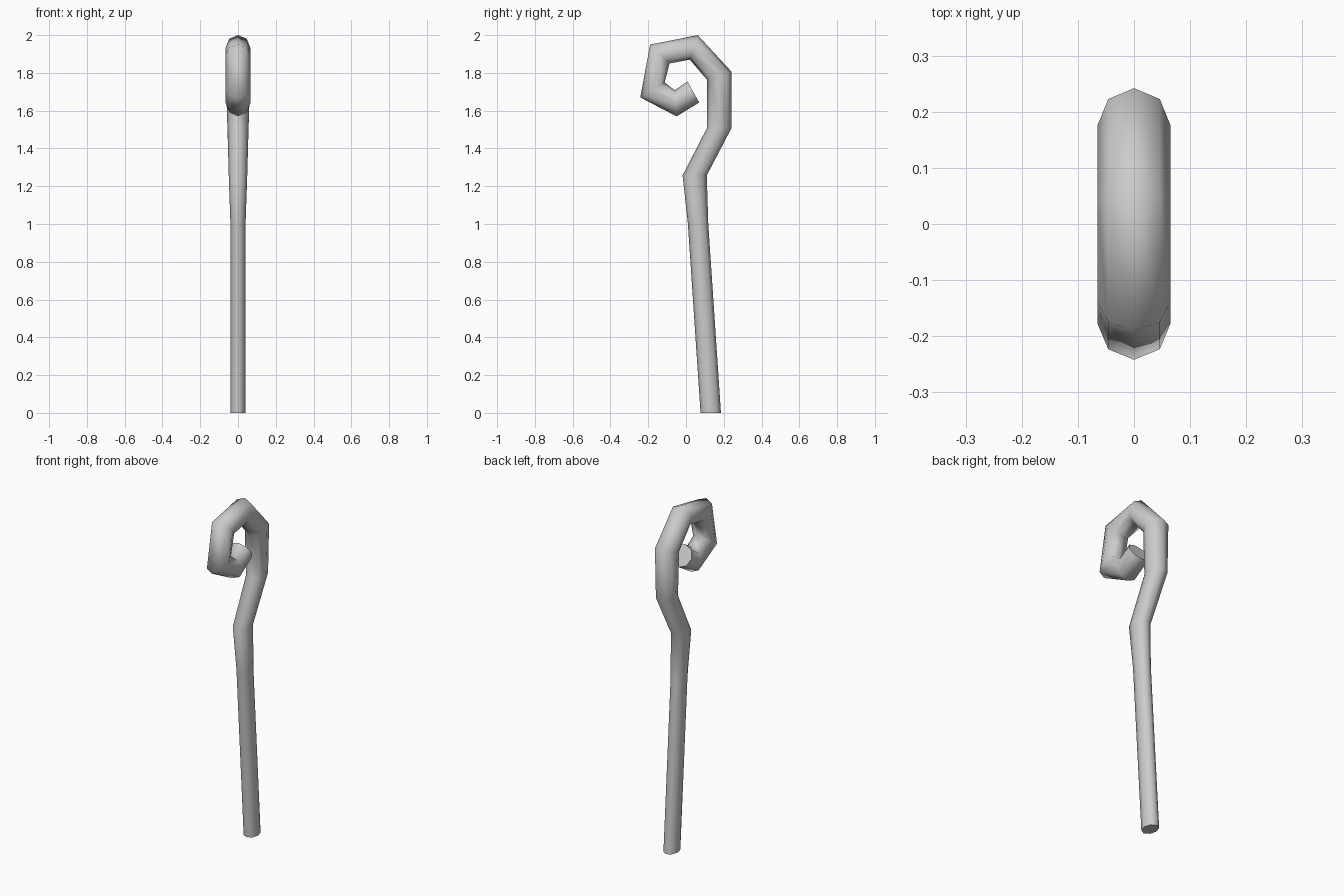
import bpy, bmesh, math
from mathutils import Vector

if "Cube" in bpy.data.objects:
    bpy.data.objects.remove(bpy.data.objects["Cube"])

SIDES = 8

# Stations along the staff: (one edge y, z), (opposite edge y, z), half width in x
stations = [
    ((0.185, 0.00), (0.077, 0.00), 0.040),
    ((0.118, 1.00), (0.010, 1.00), 0.040),
    ((0.110, 1.257), (-0.018, 1.257), 0.049),
    ((0.242, 1.51), (0.112, 1.51), 0.056),
    ((0.242, 1.805), (0.110, 1.765), 0.065),
    ((0.062, 2.00), (0.020, 1.87), 0.065),
    ((-0.190, 1.95), (-0.087, 1.85), 0.065),
    ((-0.242, 1.67), (-0.113, 1.75), 0.065),
    ((-0.050, 1.57), (-0.060, 1.708), 0.065),
    ((0.070, 1.643), (0.008, 1.755), 0.065),
]

# Mitred octagonal rings
bm = bmesh.new()
rings = []
for a, b, half_x in stations:
    a, b = Vector((0, *a)), Vector((0, *b))
    mid, arm = (a + b) / 2, (a - b) / 2
    ring = []
    for i in range(SIDES):
        t = 2 * math.pi * i / SIDES
        ring.append(bm.verts.new(mid + arm * math.cos(t) + Vector((half_x * math.sin(t), 0, 0))))
    rings.append(ring)

# Tube walls and end caps
for r0, r1 in zip(rings, rings[1:]):
    for i in range(SIDES):
        j = (i + 1) % SIDES
        bm.faces.new((r0[i], r0[j], r1[j], r1[i]))
bm.faces.new(rings[0])
bm.faces.new(rings[-1])
bmesh.ops.recalc_face_normals(bm, faces=bm.faces)

mesh = bpy.data.meshes.new("crooked_staff")
bm.to_mesh(mesh)
bm.free()
staff = bpy.data.objects.new("crooked_staff", mesh)
bpy.context.collection.objects.link(staff)

# Smooth tube, crisp caps
bpy.context.view_layer.objects.active = staff
staff.select_set(True)
bpy.ops.object.shade_smooth_by_angle(angle=math.radians(75))
